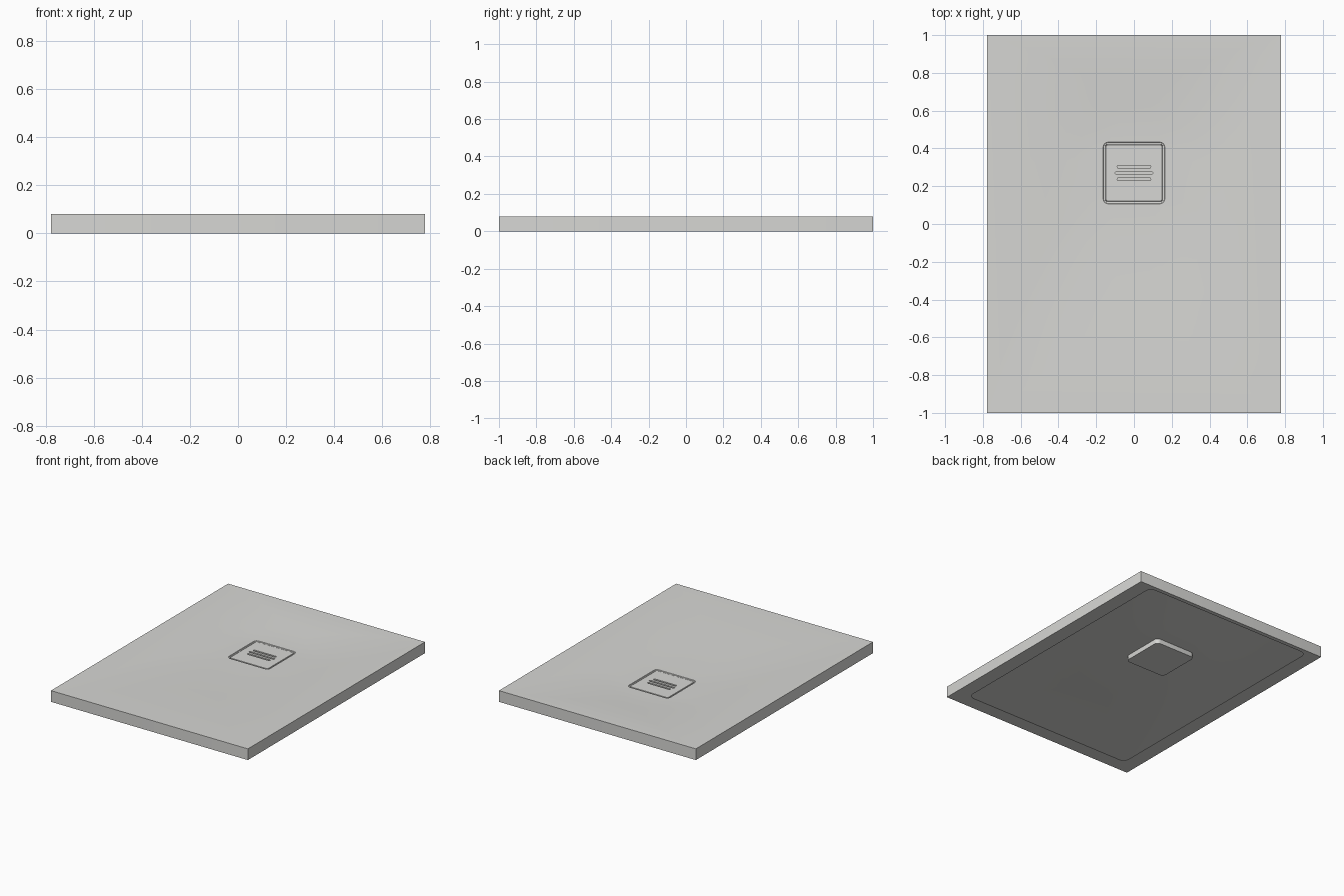
import bpy
import bmesh
import math

cube = bpy.data.objects.get("Cube")
if cube:
    bpy.data.objects.remove(cube, do_unlink=True)

HALF_X, HEIGHT = 0.778, 0.08
DRAIN_Y = 0.27
DISH_Z = 0.058       # top surface beside the drain
SHELL = 0.008        # thickness of the dished sheet and side walls
STEPS = 6            # segments per rounded corner

stone = bpy.data.materials.new("warm grey stone")
stone.use_nodes = True
grey = (0.68, 0.68, 0.66, 1)
stone.diffuse_color = grey
stone.node_tree.nodes["Principled BSDF"].inputs["Base Color"].default_value = grey


def ring(hx, y0, y1, r, z):
    """Rounded rectangle, counter-clockwise from above."""
    points = []
    corners = [(hx - r, y1 - r), (r - hx, y1 - r), (r - hx, y0 + r), (hx - r, y0 + r)]
    for k, (cx, cy) in enumerate(corners):
        for i in range(STEPS + 1):
            a = math.pi / 2 * (k + i / STEPS)
            points.append((cx + r * math.cos(a), cy + r * math.sin(a), z))
    return points


def square(half, r, z):
    return ring(half, DRAIN_Y - half, DRAIN_Y + half, r, z)


def dish(outer, inner, drop):
    """Rings easing down from a tray outline to the drain, rounder midway."""
    rings = []
    for k in range(1, 8):
        t = k / 8
        hx, y0, y1 = (a + (b - a) * t for a, b in zip(outer, inner))
        r = 0.001 + 0.025 * t + 1.2 * t * (1 - t)
        ease = t * t * (3 - 2 * t)
        rings.append(ring(hx, y0, y1, r, HEIGHT - drop + (DISH_Z - HEIGHT) * ease))
    return rings


def loft(name, rings):
    bm = bmesh.new()
    loops = [[bm.verts.new(p) for p in pts] for pts in rings]
    n = len(loops[0])
    for a, b in zip(loops, loops[1:]):
        for i in range(n):
            j = (i + 1) % n
            bm.faces.new((a[i], a[j], b[j], b[i]))
    bm.faces.new(loops[0][::-1])
    bm.faces.new(loops[-1])
    bmesh.ops.recalc_face_normals(bm, faces=bm.faces)
    mesh = bpy.data.meshes.new(name)
    bm.to_mesh(mesh)
    bm.free()
    mesh.materials.append(stone)
    obj = bpy.data.objects.new(name, mesh)
    bpy.context.collection.objects.link(obj)
    return obj


def smooth(obj):
    bpy.ops.object.select_all(action="DESELECT")
    obj.select_set(True)
    bpy.context.view_layer.objects.active = obj
    bpy.ops.object.shade_smooth_by_angle(angle=math.radians(20))


half = 0.163
drain = (half, DRAIN_Y - half, DRAIN_Y + half)
outline = (HALF_X, -1, 1)
inside = (HALF_X - SHELL, SHELL - 1, 1 - SHELL)
opening = (HALF_X - 0.105, -0.9, 0.97)

# Drain box hanging under the dished sheet
rings = [square(0.16, 0.03, 0.016), square(0.16, 0.03, DISH_Z - SHELL)]
# Underside of the sheet and inside of the walls
rings += dish(inside, drain, SHELL)[::-1]
rings += [ring(*inside, 0.001, z) for z in (HEIGHT - SHELL, 0.003)]
# Thin bottom flange around the open underside
rings += [ring(*opening, 0.045, z) for z in (0.003, 0)]
# Outer walls and dished top
rings += [ring(*outline, 0.0005, z) for z in (0, HEIGHT)]
rings += dish(outline, drain, 0)
# Stepped drain recess
rings += [square(half, 0.025, DISH_Z), square(0.161, 0.023, DISH_Z - 0.004),
          square(0.154, 0.017, DISH_Z - 0.005), square(0.153, 0.016, DISH_Z - 0.013)]
tray = loft("shower_tray", rings)

# Drain cover with a softened edge
cover = loft("drain_cover", [
    square(0.15, 0.013, DISH_Z - 0.014),
    square(0.15, 0.013, DISH_Z - 0.004),
    square(0.149, 0.012, DISH_Z - 0.003),
])

# Three slots cut into the cover
for row in (-1, 0, 1):
    y = DRAIN_Y + row * 0.033
    length = 0.1 if row == 0 else 0.089
    cutter = loft("slot_cutter", [ring(length, y - 0.007, y + 0.007, 0.0068, z)
                                  for z in (DISH_Z - 0.011, DISH_Z + 0.02)])
    cutter.hide_render = True
    cut = cover.modifiers.new("slot", "BOOLEAN")
    cut.operation = "DIFFERENCE"
    cut.solver = "EXACT"
    cut.object = cutter
    bpy.context.view_layer.objects.active = cover
    bpy.ops.object.modifier_apply(modifier=cut.name)
    bpy.data.objects.remove(cutter, do_unlink=True)

smooth(tray)
smooth(cover)
